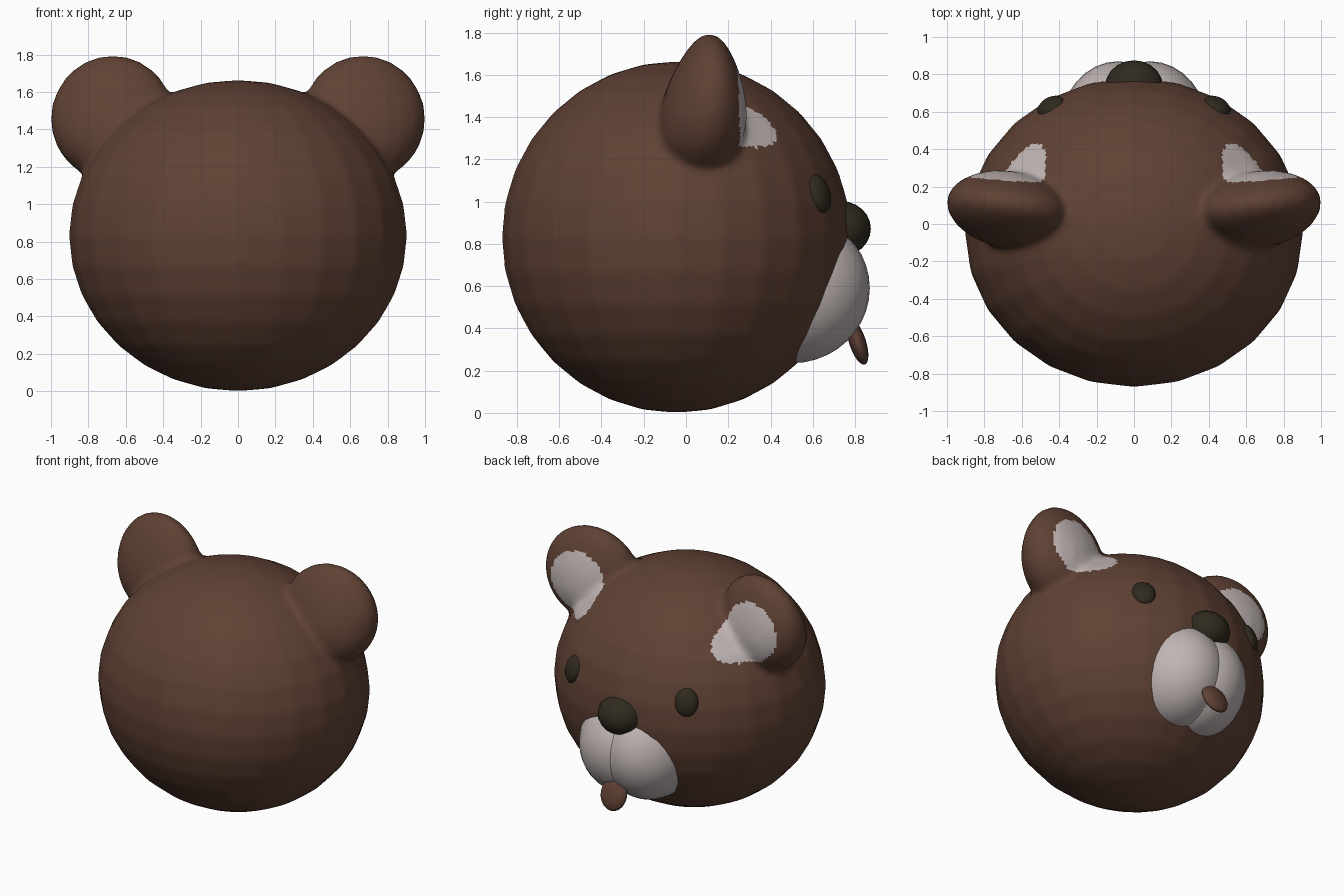
import bpy, bmesh, math
from mathutils import Matrix, Vector, Euler

if "Cube" in bpy.data.objects:
    bpy.data.objects.remove(bpy.data.objects["Cube"])


def material(name, rgb):
    m = bpy.data.materials.new(name)
    m.diffuse_color = (*rgb, 1)
    m.use_nodes = True
    m.node_tree.nodes["Principled BSDF"].inputs["Base Color"].default_value = m.diffuse_color
    return m


brown = material("brown fur", (0.115, 0.053, 0.034))
cream = material("pale fur", (0.52, 0.46, 0.45))
dark = material("dark olive", (0.03, 0.024, 0.014))


def ellipsoid(name, centre, radii, mat, rot=(0, 0, 0), segs=24, rings=16, shape=None):
    """Smooth ellipsoid; shape edits its local points."""
    bm = bmesh.new()
    bmesh.ops.create_uvsphere(bm, u_segments=segs, v_segments=rings, radius=1)
    bm.transform(Matrix.Diagonal((*radii, 1)))
    if shape:
        for v in bm.verts:
            v.co = shape(v.co)
    bm.transform(Matrix.Translation(centre) @ Euler(rot).to_matrix().to_4x4())
    for f in bm.faces:
        f.smooth = True
    me = bpy.data.meshes.new(name)
    bm.to_mesh(me)
    bm.free()
    me.materials.append(mat)
    ob = bpy.data.objects.new(name, me)
    bpy.context.collection.objects.link(ob)
    return ob


def mirrored(ob):
    ob.modifiers.new("mirror", 'MIRROR').use_axis[0] = True
    return ob


def evaluated_mesh(ob):
    dg = bpy.context.evaluated_depsgraph_get()
    return bpy.data.meshes.new_from_object(ob.evaluated_get(dg))


# Head and ears; ears are thick at the base and thin at the tip
EAR, TURN = Vector((0.672, 0.085, 1.46)), math.radians(8)
head = ellipsoid("head_with_ears", (0, -0.045, 0.832), (0.905, 0.828, 0.832), brown)
ears = mirrored(ellipsoid(
    "ears", EAR, (0.334, 0.198, 0.336), brown, rot=(0, 0, TURN), segs=20, rings=14,
    shape=lambda p: Vector((p.x, p.y * (1 - 0.9 * p.z) + 0.08 * p.z, p.z))))

# Blend the ears into the head
bm = bmesh.new()
bm.from_mesh(head.data)
bm.from_mesh(evaluated_mesh(ears))
bm.to_mesh(head.data)
bm.free()
bpy.data.objects.remove(ears)
remesh = head.modifiers.new("blend", 'REMESH')
remesh.mode = 'VOXEL'
remesh.voxel_size = 0.022
remesh.use_smooth_shade = True
smooth = head.modifiers.new("soften", 'SMOOTH')
smooth.factor, smooth.iterations = 0.5, 8
blended = evaluated_mesh(head)
head.modifiers.clear()
head.data = blended

# Pale inner patch on the front of each ear
blended.materials.clear()
blended.materials.append(brown)
blended.materials.append(cream)
for f in blended.polygons:
    c = f.center
    p = Matrix.Rotation(-TURN, 3, 'Z') @ (Vector((abs(c.x), c.y, c.z)) - EAR)
    f.material_index = int(p.y > 0.03 and math.hypot(p.x - 0.035, p.z + 0.005) < 0.2)
    f.use_smooth = True

# Muzzle: two overlapping cheeks that leave a groove in the middle
mirrored(ellipsoid("muzzle_cheeks", (0.085, 0.5, 0.59), (0.315, 0.37, 0.355), cream,
                   segs=32, rings=20))

# Nose
ellipsoid("nose", (0, 0.735, 0.872), (0.155, 0.14, 0.13), dark, segs=20, rings=12)

# Eyes, flattened against the head
mirrored(ellipsoid("eyes", (0.445, 0.628, 1.037), (0.078, 0.045, 0.095), dark,
                   rot=(math.radians(16), 0, math.radians(-30)), segs=16, rings=10))

# Tongue
ellipsoid("tongue", (0, 0.812, 0.335), (0.1, 0.04, 0.112), brown,
          rot=(math.radians(18), 0, 0), segs=16, rings=10)
